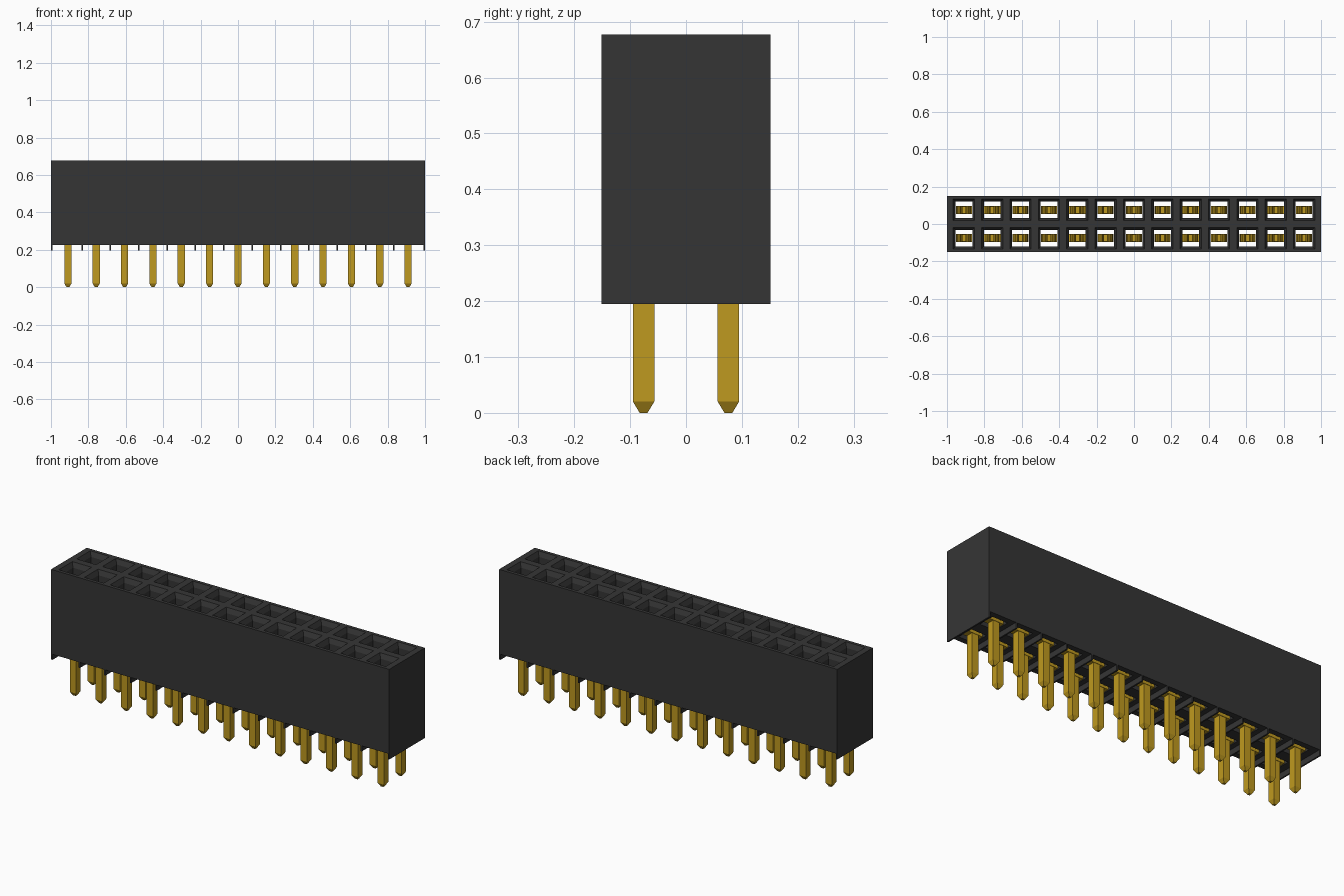
import bpy
import bmesh

if "Cube" in bpy.data.objects:
    bpy.data.objects.remove(bpy.data.objects["Cube"], do_unlink=True)

COLS, PITCH = 13, 0.1516
HALF_X, HALF_Y = 1.0, 0.151
BASE_Z, FLOOR_Z, TOP_Z = 0.195, 0.225, 0.677
XS = [(i - (COLS - 1) / 2) * PITCH for i in range(COLS)]
YS = [-PITCH / 2, PITCH / 2]
# Cell boundaries run midway between neighbouring contacts
X_EDGES = [-HALF_X] + [(a + b) / 2 for a, b in zip(XS, XS[1:])] + [HALF_X]
Y_EDGES = [-HALF_Y, 0, HALF_Y]


def material(name, rgb, rough, metal=0.0):
    m = bpy.data.materials.new(name)
    m.use_nodes = True
    m.diffuse_color = (*rgb, 1)
    bsdf = m.node_tree.nodes["Principled BSDF"]
    bsdf.inputs["Base Color"].default_value = (*rgb, 1)
    bsdf.inputs["Roughness"].default_value = rough
    bsdf.inputs["Metallic"].default_value = metal
    return m


black = material("black plastic", (0.036, 0.036, 0.036), 0.6)
gold = material("gold metal", (0.52, 0.32, 0.014), 0.4)


def ring(bm, x0, x1, y0, y1, z):
    return [bm.verts.new(p) for p in
            ((x0, y0, z), (x1, y0, z), (x1, y1, z), (x0, y1, z))]


def loft(bm, rings, caps=False):
    for a, b in zip(rings, rings[1:]):
        for i in range(4):
            j = (i + 1) % 4
            bm.faces.new((a[i], a[j], b[j], b[i]))
    if caps:
        bm.faces.new(rings[0][::-1])
        bm.faces.new(rings[-1])


def square(bm, x, y, half, z):
    return ring(bm, x - half, x + half, y - half, y + half, z)


def box(bm, x0, x1, y0, y1, z0, z1):
    loft(bm, [ring(bm, x0, x1, y0, y1, z) for z in (z0, z1)], caps=True)


def finish(bm, name, mat):
    bmesh.ops.recalc_face_normals(bm, faces=bm.faces)
    mesh = bpy.data.meshes.new(name)
    bm.to_mesh(mesh)
    bm.free()
    mesh.materials.append(mat)
    return mesh


def add(name, mesh, loc=(0, 0, 0)):
    ob = bpy.data.objects.new(name, mesh)
    ob.location = loc
    bpy.context.collection.objects.link(ob)
    return ob


# Housing: a grid of cells, each with a chamfered through hole
bm = bmesh.new()
for i, x in enumerate(XS):
    for j, y in enumerate(YS):
        cell = (X_EDGES[i], X_EDGES[i + 1], Y_EDGES[j], Y_EDGES[j + 1])
        loft(bm, [ring(bm, *cell, TOP_Z),
                  square(bm, x, y, 0.057, TOP_Z),
                  square(bm, x, y, 0.045, TOP_Z - 0.025),
                  square(bm, x, y, 0.045, FLOOR_Z),
                  ring(bm, *cell, FLOOR_Z)])
bmesh.ops.remove_doubles(bm, verts=bm.verts, dist=1e-5)
bmesh.ops.bridge_loops(bm, edges=[e for e in bm.edges if e.is_boundary])
add("housing", finish(bm, "housing", black))

# Thin standoff ribs under the housing, at the ends and between the columns
bm = bmesh.new()
T = 0.004
for x in X_EDGES:
    c = max(-HALF_X + T, min(HALF_X - T, x))
    box(bm, c - T, c + T, -HALF_Y, HALF_Y, BASE_Z, FLOOR_Z + 0.002)
add("standoff_ribs", finish(bm, "standoff_ribs", black))

# Contact: tapered square pin, base plate and two inward-leaning spring leaves
bm = bmesh.new()
loft(bm, [square(bm, 0, 0, h, z) for h, z in
          ((0.007, 0), (0.019, 0.02), (0.019, 0.26))], caps=True)
box(bm, -0.043, 0.043, -0.021, 0.021, 0.228, 0.242)
LEAF = ((0.035, 0.242), (0.033, 0.30), (0.012, 0.43), (0.022, 0.50))
for side in (-1, 1):
    loft(bm, [ring(bm, side * x - 0.004, side * x + 0.004, -0.021, 0.021, z)
              for x, z in LEAF], caps=True)
contact = finish(bm, "contact", gold)

for j, y in enumerate(YS):
    for i, x in enumerate(XS):
        add(f"contact_{('front', 'back')[j]}_{i + 1}", contact, (x, y, 0))
